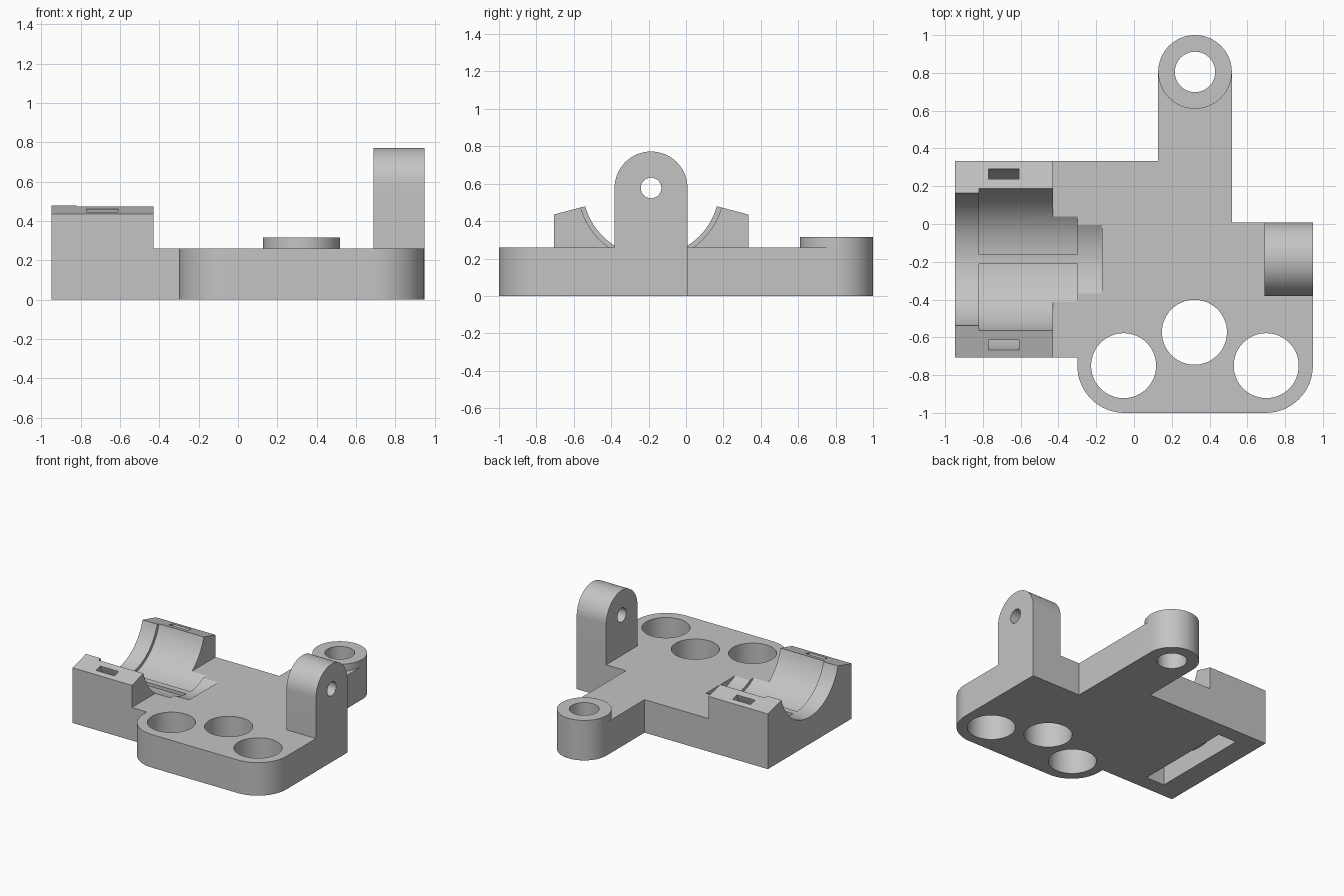
import bpy, bmesh
from math import sin, cos, radians, acos, degrees

cube = bpy.data.objects.get("Cube")
if cube:
    bpy.data.objects.remove(cube, do_unlink=True)

grey = bpy.data.materials.new("plain_grey")
grey.use_nodes = True
grey.diffuse_color = (0.55, 0.55, 0.55, 1)
grey.node_tree.nodes["Principled BSDF"].inputs["Base Color"].default_value = (0.55, 0.55, 0.55, 1)

EDGE = 0.947            # half width of the whole bracket
AXIS_Y, AXIS_Z = -0.187, 0.577   # shared axis of the cradle bore and post hole
PLATE_TOP = 0.26


def arc(cx, cy, r, start, end, steps=32):
    """Points along an arc, angles in degrees."""
    angles = [radians(start + (end - start) * i / steps) for i in range(steps + 1)]
    return [(cx + r * cos(a), cy + r * sin(a)) for a in angles]


def circle(cx, cy, r, steps=64):
    return arc(cx, cy, r, 0, 360, steps)[:-1]


def prism(name, profile, low, high, axis="z"):
    """Extrude a closed profile along z (profile is x, y) or x (profile is y, z)."""
    place = (lambda a, b, h: (a, b, h)) if axis == "z" else (lambda a, b, h: (h, a, b))
    bm = bmesh.new()
    bottom = [bm.verts.new(place(a, b, low)) for a, b in profile]
    top = [bm.verts.new(place(a, b, high)) for a, b in profile]
    bm.faces.new(bottom[::-1])
    bm.faces.new(top)
    n = len(profile)
    for i in range(n):
        j = (i + 1) % n
        bm.faces.new((bottom[i], bottom[j], top[j], top[i]))
    bmesh.ops.recalc_face_normals(bm, faces=bm.faces)
    mesh = bpy.data.meshes.new(name)
    bm.to_mesh(mesh)
    bm.free()
    mesh.materials.append(grey)
    ob = bpy.data.objects.new(name, mesh)
    bpy.context.collection.objects.link(ob)
    return ob


def combine(body, tool, operation):
    """Apply a boolean and discard the tool."""
    mod = body.modifiers.new(tool.name, "BOOLEAN")
    mod.operation, mod.object, mod.solver = operation, tool, "EXACT"
    graph = bpy.context.evaluated_depsgraph_get()
    mesh = bpy.data.meshes.new_from_object(body.evaluated_get(graph))
    body.modifiers.clear()
    body.data = mesh
    bpy.data.objects.remove(tool, do_unlink=True)


# Base plate with rounded front corners and a straight rear arm
boss_x, boss_y, boss_r = 0.323, 0.805, 0.195
side = AXIS_Y + 0.195
outline = [(-EDGE, AXIS_Y + 0.52), (-EDGE, AXIS_Y - 0.52), (-0.3, AXIS_Y - 0.52)]
outline += arc(-0.05, -0.75, 0.25, 180, 270, 16) + arc(EDGE - 0.25, -0.75, 0.25, 270, 360, 16)
outline += [(EDGE, side), (boss_x + boss_r, side), (boss_x + boss_r, boss_y),
            (boss_x - boss_r, boss_y), (boss_x - boss_r, AXIS_Y + 0.52)]
body = prism("bracket_body", outline, 0, PLATE_TOP)

# Round boss at the end of the arm
combine(body, prism("boss", circle(boss_x, boss_y, boss_r), 0, 0.315), "UNION")

# Upright post with a rounded top
post = arc(AXIS_Y, AXIS_Z, 0.195, 0, 180) + [(AXIS_Y - 0.195, 0.1), (AXIS_Y + 0.195, 0.1)]
combine(body, prism("post", post, 0.69, EDGE, "x"), "UNION")

# Cradle block, its top rising towards the bore
slope = [(AXIS_Y - 0.52, 0.1), (AXIS_Y + 0.52, 0.1), (AXIS_Y + 0.52, 0.435),
         (AXIS_Y + 0.3, 0.493), (AXIS_Y - 0.3, 0.493), (AXIS_Y - 0.52, 0.435)]
combine(body, prism("cradle", slope, -EDGE, -0.43, "x"), "UNION")

# Narrow bore, then a wider bore that leaves a thin rib along the bottom
rib = 0.025
gap = degrees(acos(rib / 0.39))
wide = arc(AXIS_Y, AXIS_Z, 0.39, -gap, 180 + gap, 96)
wide += [(AXIS_Y - rib, AXIS_Z - 0.364), (AXIS_Y + rib, AXIS_Z - 0.364)]
combine(body, prism("narrow_bore", circle(AXIS_Y, AXIS_Z, 0.365, 96), -1.1, -0.17, "x"), "DIFFERENCE")
combine(body, prism("wide_bore", wide, -0.82, -0.3, "x"), "DIFFERENCE")

# Curved strap channel around the bore, open underneath
half, outer = 0.4, 0.497
bend = degrees(acos(half / outer))
channel = arc(AXIS_Y, AXIS_Z, 0.442, 0, -180, 64)
channel += arc(AXIS_Y, AXIS_Z, outer, -180, -180 + bend, 16)
channel += [(AXIS_Y - half, -0.1), (AXIS_Y + half, -0.1)]
channel += arc(AXIS_Y, AXIS_Z, outer, -bend, 0, 16)
combine(body, prism("strap_channel", channel, -0.77, -0.61, "x"), "DIFFERENCE")

# Round holes through the plate, boss and post
for x, y, r in [(-0.055, -0.75, 0.172), (0.32, -0.573, 0.172), (0.7, -0.75, 0.172),
                (boss_x, boss_y, 0.107)]:
    combine(body, prism("hole", circle(x, y, r), -0.1, 0.5), "DIFFERENCE")
combine(body, prism("post_hole", circle(AXIS_Y, AXIS_Z, 0.055, 48), 0.5, 1.1, "x"), "DIFFERENCE")

# Smooth curved walls, keep the machined edges sharp
bpy.ops.object.select_all(action="DESELECT")
body.select_set(True)
bpy.context.view_layer.objects.active = body
bpy.ops.object.shade_smooth_by_angle(angle=radians(12))
